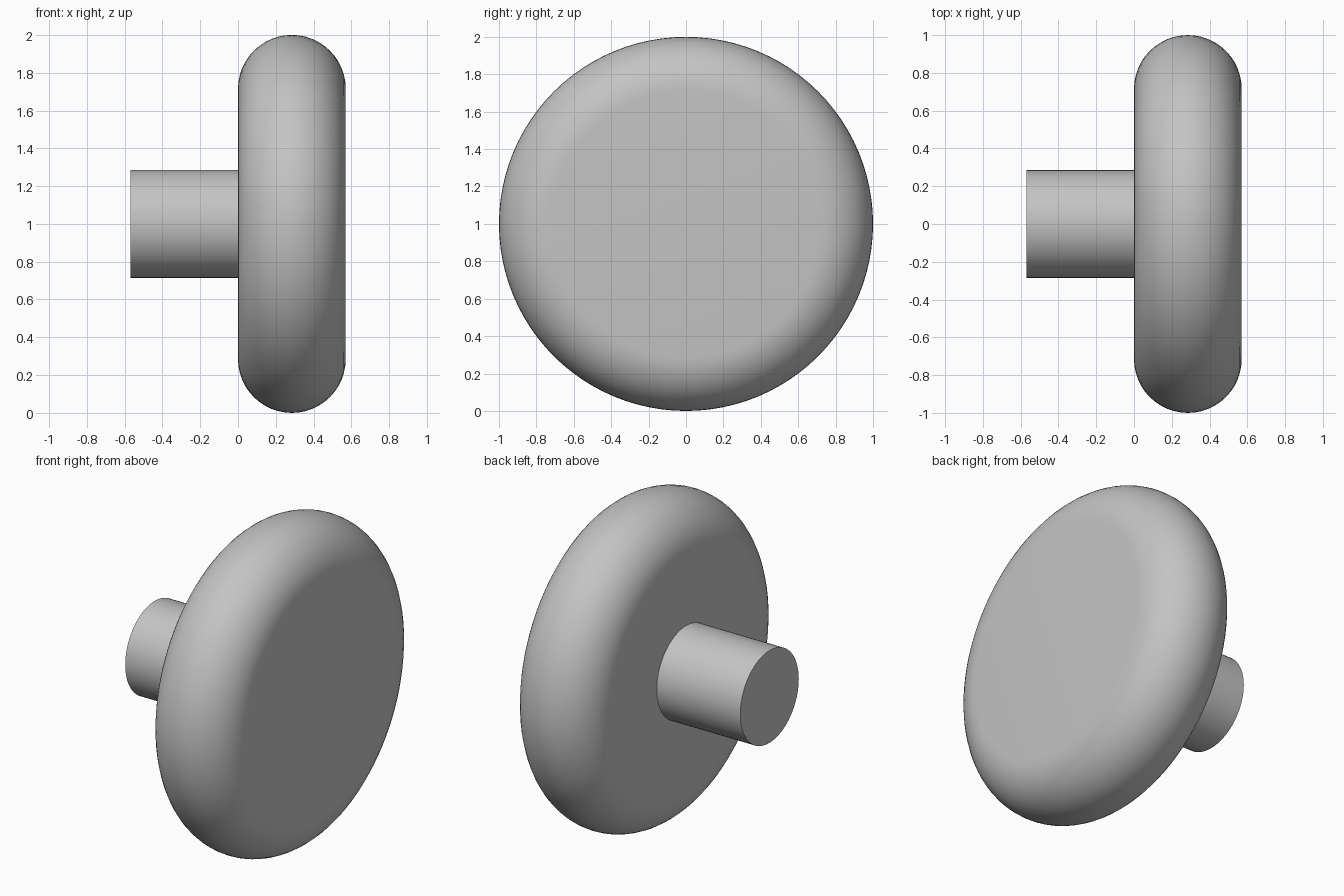
import bpy
import bmesh
import math
from mathutils import Matrix, Vector

cube = bpy.data.objects.get("Cube")
if cube:
    bpy.data.objects.remove(cube, do_unlink=True)

HALF = 0.285           # stem radius and rim rounding radius
RADIUS = 1.0           # disc radius
WIDTH = 2 * HALF       # disc thickness and stem length

grey = bpy.data.materials.new("plain grey")
grey.use_nodes = True
colour = (0.55, 0.55, 0.55, 1)
grey.diffuse_color = colour
grey.node_tree.nodes["Principled BSDF"].inputs["Base Color"].default_value = colour


def lathe(name, profile, sides):
    """Spin (x, radius) points around the horizontal knob axis."""
    bm = bmesh.new()
    verts = [bm.verts.new((x, 0, r)) for x, r in profile]
    edges = [bm.edges.new(pair) for pair in zip(verts, verts[1:])]
    bmesh.ops.spin(bm, geom=verts + edges, cent=(0, 0, 0), axis=(1, 0, 0),
                   angle=math.tau, steps=sides, use_duplicate=False)
    bmesh.ops.remove_doubles(bm, verts=bm.verts, dist=0.0001)
    # close both flat ends
    bmesh.ops.holes_fill(bm, edges=[e for e in bm.edges if e.is_boundary], sides=0)
    bmesh.ops.recalc_face_normals(bm, faces=bm.faces)
    mesh = bpy.data.meshes.new(name)
    bm.to_mesh(mesh)
    bm.free()
    obj = bpy.data.objects.new(name, mesh)
    obj.location.z = RADIUS
    mesh.materials.append(grey)
    bpy.context.collection.objects.link(obj)
    bpy.ops.object.select_all(action="DESELECT")
    obj.select_set(True)
    bpy.context.view_layer.objects.active = obj
    bpy.ops.object.shade_smooth_by_angle(angle=math.radians(30))
    return obj


# round disc with a fully rounded rim
steps = 24
rim = [(HALF - HALF * math.cos(math.pi * i / steps),
        RADIUS - HALF + HALF * math.sin(math.pi * i / steps))
       for i in range(steps + 1)]
lathe("knob_disc", rim, 96)

# straight stem behind the disc
lathe("knob_stem", [(-WIDTH, HALF), (0, HALF)], 64)
